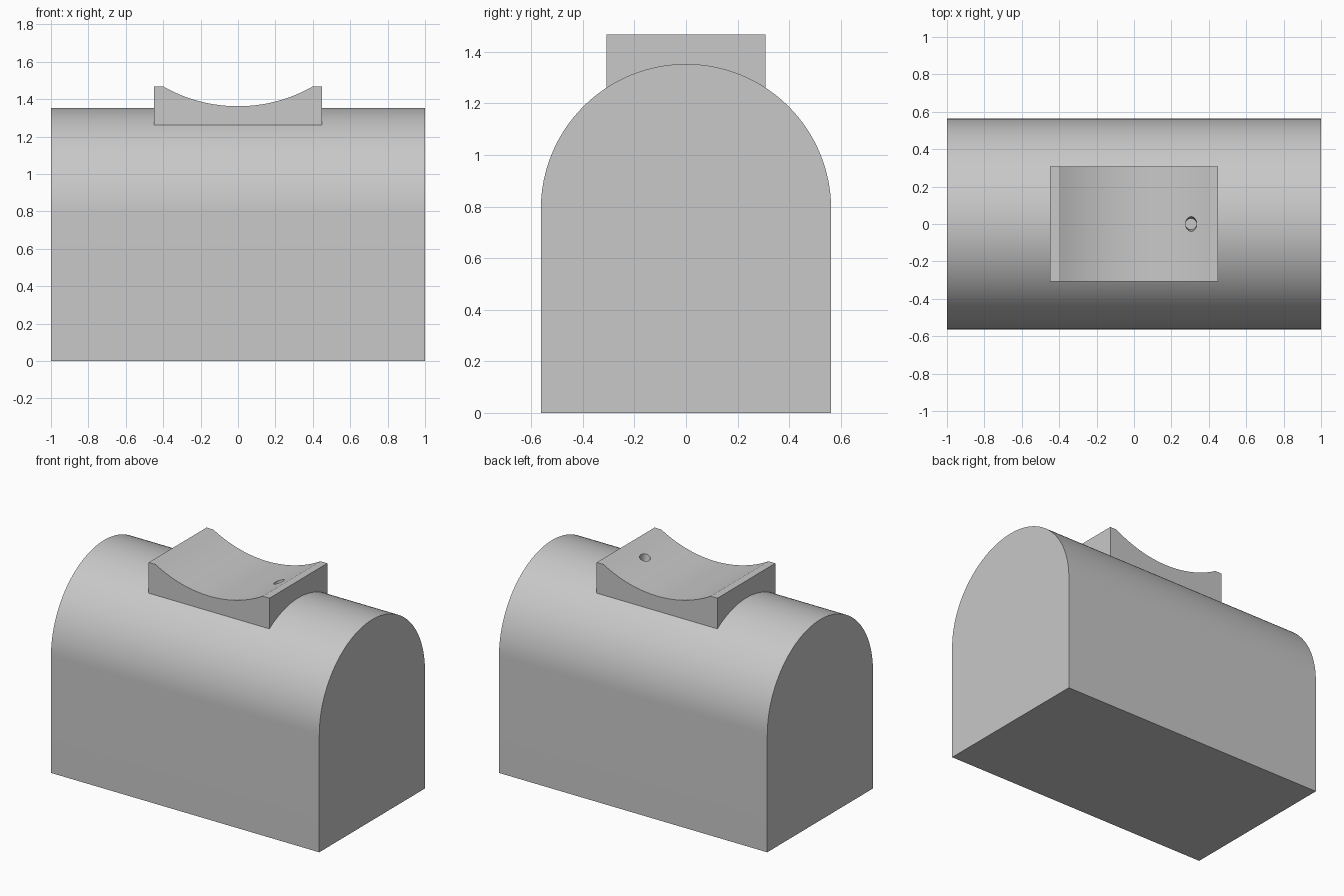
import bpy, bmesh
from math import sin, cos, pi, asin, sqrt
from mathutils import Matrix

if "Cube" in bpy.data.objects:
    bpy.data.objects.remove(bpy.data.objects["Cube"], do_unlink=True)

grey = bpy.data.materials.new("plain_grey")
grey.use_nodes = True
colour = (0.58, 0.58, 0.58, 1)
grey.diffuse_color = colour
grey.node_tree.nodes["Principled BSDF"].inputs["Base Color"].default_value = colour


def finish(bm, name):
    """Turn a bmesh into a grey object in the scene."""
    bmesh.ops.recalc_face_normals(bm, faces=bm.faces)
    mesh = bpy.data.meshes.new(name)
    bm.to_mesh(mesh)
    bm.free()
    mesh.materials.append(grey)
    ob = bpy.data.objects.new(name, mesh)
    bpy.context.collection.objects.link(ob)
    return ob


def extrude_profile(name, points, offset):
    """Close a 3D outline into a face and extrude it by an offset."""
    bm = bmesh.new()
    face = bm.faces.new([bm.verts.new(p) for p in points])
    new = bmesh.ops.extrude_face_region(bm, geom=[face])["geom"]
    verts = [v for v in new if isinstance(v, bmesh.types.BMVert)]
    bmesh.ops.translate(bm, verts=verts, vec=offset)
    return finish(bm, name)


def activate(ob):
    bpy.ops.object.select_all(action='DESELECT')
    ob.select_set(True)
    bpy.context.view_layer.objects.active = ob


# Main block: straight walls with a half-round top
R, WALL = 0.563, 0.79
outline = [(-1, -R, 0), (-1, R, 0)]
outline += [(-1, R * cos(pi * i / 64), WALL + R * sin(pi * i / 64)) for i in range(65)]
body = extrude_profile("arched_body", outline, (2, 0, 0))

# Saddle: block with a concave cradle across its top
HALF_X, HALF_Y, BOTTOM, TOP, LOW = 0.45, 0.308, 1.25, 1.468, 1.362
chord = 0.40
sag = TOP - LOW
rad = (chord ** 2 + sag ** 2) / (2 * sag)
span = asin(chord / rad)
outline = [(-HALF_X, -HALF_Y, TOP), (-HALF_X, -HALF_Y, BOTTOM),
           (HALF_X, -HALF_Y, BOTTOM), (HALF_X, -HALF_Y, TOP)]
for i in range(33):
    a = span * (1 - i / 16)
    outline.append((rad * sin(a), -HALF_Y, LOW + rad - rad * cos(a)))
saddle = extrude_profile("saddle", outline, (0, 2 * HALF_Y, 0))

# Small tapered hole in the left slope of the cradle
hole_x = 0.305
surface = LOW + rad - sqrt(rad ** 2 - hole_x ** 2)
bm = bmesh.new()
bmesh.ops.create_cone(bm, cap_ends=True, segments=32, radius1=0.03, radius2=0.05,
                      depth=0.12, matrix=Matrix.Translation((hole_x, 0, surface + 0.005)))
for v in bm.verts:
    v.co.x = hole_x + 0.03 * (v.co.x - hole_x) / (0.05 if v.co.z > surface else 0.03)
cutter = finish(bm, "hole_cutter")
cutter.hide_render = True

mod = saddle.modifiers.new("hole", 'BOOLEAN')
mod.operation = 'DIFFERENCE'
mod.solver = 'EXACT'
mod.object = cutter
activate(saddle)
bpy.ops.object.modifier_apply(modifier=mod.name)
bpy.data.objects.remove(cutter, do_unlink=True)

# Smooth curved surfaces, crisp edges
for ob in (body, saddle):
    activate(ob)
    bpy.ops.object.shade_smooth_by_angle(angle=0.35)
